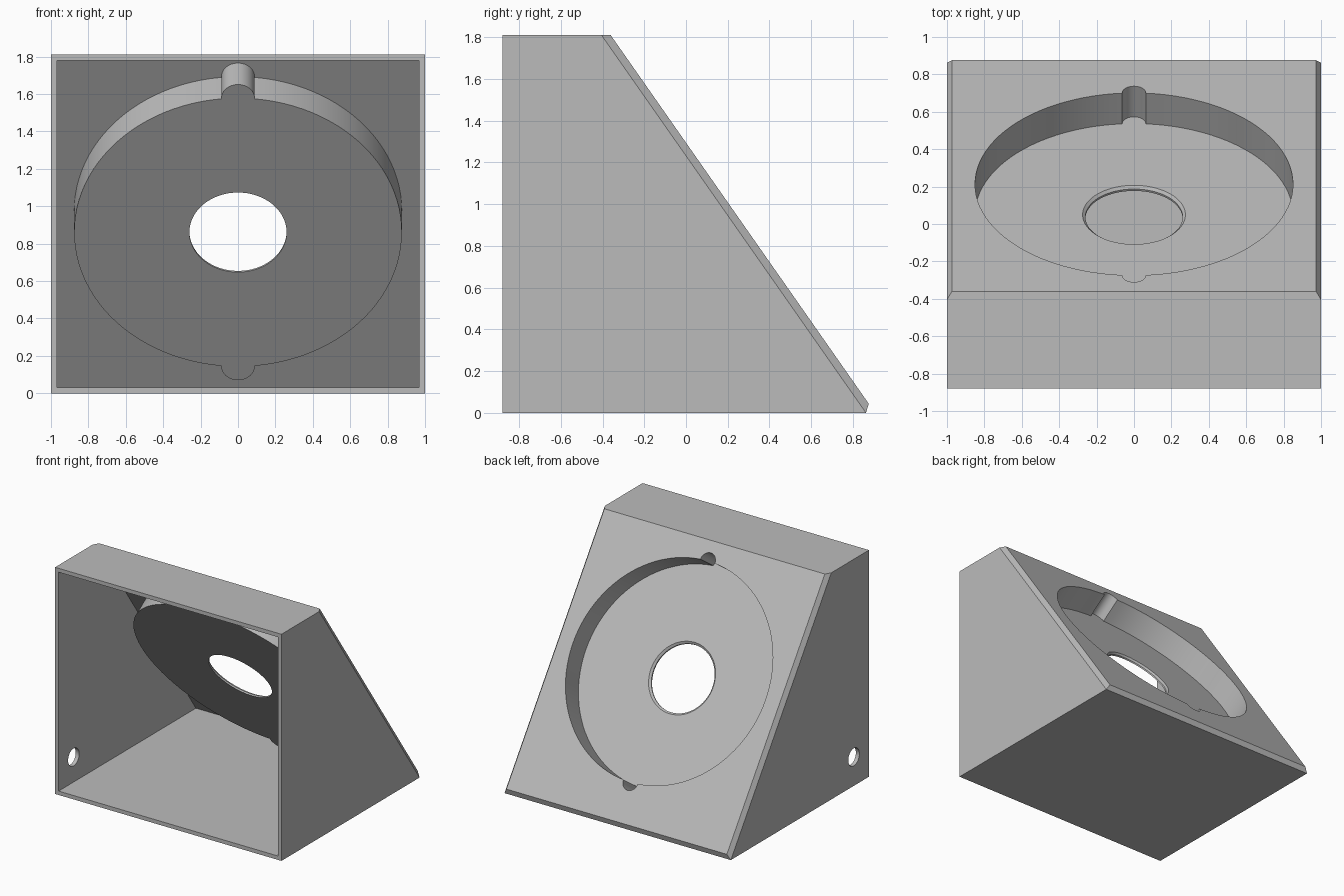
import bpy, bmesh, math
from mathutils import Matrix, Vector

if "Cube" in bpy.data.objects:
    bpy.data.objects.remove(bpy.data.objects["Cube"])

FRONT, TOP = -0.88, 1.81
TILT = math.radians(55)
SLOPE_TOP_Y = -0.361            # where the sloped face meets the top
WALL, SKIN = 0.031, 0.026       # side wall / sloped wall thickness
DISH_R, NOTCH_R, DEPTH = 0.85, 0.063, 0.20
HOLE_R = 0.26

gray = bpy.data.materials.new("light_gray")
gray.diffuse_color = (0.5, 0.5, 0.5, 1)
gray.use_nodes = True
gray.node_tree.nodes["Principled BSDF"].inputs["Base Color"].default_value = gray.diffuse_color


def slope_y(z, inset=0.0):
    """y of the sloped plane at height z, moved inward by inset."""
    return SLOPE_TOP_Y + (TOP - z) / math.tan(TILT) - inset / math.sin(TILT)


def make_object(name, bm):
    bmesh.ops.recalc_face_normals(bm, faces=bm.faces)
    mesh = bpy.data.meshes.new(name)
    bm.to_mesh(mesh)
    bm.free()
    mesh.materials.append(gray)
    ob = bpy.data.objects.new(name, mesh)
    bpy.context.collection.objects.link(ob)
    return ob


def hull(name, half_points):
    """Convex solid from points mirrored across x."""
    bm = bmesh.new()
    for x, y, z in half_points:
        for s in (-1, 1):
            bm.verts.new((s * x, y, z))
    bmesh.ops.convex_hull(bm, input=bm.verts)
    bmesh.ops.dissolve_limit(bm, angle_limit=0.01, verts=bm.verts, edges=bm.edges)
    return make_object(name, bm)


def loft(name, rings, frame):
    """Closed solid through equal-length rings of points, placed by frame."""
    bm = bmesh.new()
    loops = [[bm.verts.new(frame @ Vector(p)) for p in ring] for ring in rings]
    n = len(loops[0])
    for a, b in zip(loops, loops[1:]):
        for i in range(n):
            j = (i + 1) % n
            bm.faces.new((a[i], a[j], b[j], b[i]))
    bm.faces.new(loops[0])
    bm.faces.new(loops[-1])
    return make_object(name, bm)


def circle(r, z, n=64):
    return [(r * math.cos(2 * math.pi * i / n), r * math.sin(2 * math.pi * i / n), z)
            for i in range(n)]


def notched_circle(r, notch, z, n=48, m=16):
    """Circle with a round bump at both ends of its y axis."""
    a0 = 2 * math.asin(notch / (2 * r))
    t0 = -math.asin(notch / (2 * r))
    half = []
    for i in range(n + 1):
        a = -math.pi / 2 + a0 + (math.pi - 2 * a0) * i / n
        half.append((r * math.cos(a), r * math.sin(a), z))
    for i in range(1, m):
        t = t0 + (math.pi - 2 * t0) * i / m
        half.append((notch * math.cos(t), r + notch * math.sin(t), z))
    return half + [(-x, -y, z) for x, y, z in half]


def boolean(target, tool, operation):
    mod = target.modifiers.new(operation, 'BOOLEAN')
    mod.operation, mod.solver, mod.object = operation, 'EXACT', tool
    bpy.context.view_layer.objects.active = target
    bpy.ops.object.modifier_apply(modifier=mod.name)
    bpy.data.objects.remove(tool, do_unlink=True)


# Wedge body with chamfered edges around the sloped face
low = 0.044
housing = hull("wedge_housing", [
    (1, FRONT, 0), (1, FRONT, TOP),
    (1, slope_y(TOP, 0.036), TOP), (1, slope_y(0, 0.036), 0),
    (0.974, SLOPE_TOP_Y, TOP), (0.974, slope_y(low), low)])

# Hollow interior, open at the front
x, z0, z1 = 1 - WALL, WALL, TOP - WALL
cavity = hull("cavity", [(x, FRONT - 0.1, z0), (x, FRONT - 0.1, z1),
                         (x, slope_y(z1, SKIN), z1), (x, slope_y(z0, SKIN), z0)])
boolean(housing, cavity, 'DIFFERENCE')

# Round dish sunk into the slope, with a notch at top and bottom
cz = 0.99
frame = Matrix.Translation((0, slope_y(cz), cz)) @ Matrix.Rotation(-TILT, 4, 'X')
back = -DEPTH - SKIN
dish = loft("dish", [notched_circle(DISH_R + SKIN, NOTCH_R + SKIN, z)
                     for z in (back, -0.01)], frame)
boolean(housing, dish, 'UNION')
pocket = loft("pocket", [notched_circle(DISH_R, NOTCH_R, z) for z in (-DEPTH, 0.1)], frame)
boolean(housing, pocket, 'DIFFERENCE')

# Chamfered hole in the dish floor
hole = loft("hole", [circle(HOLE_R, back - 0.05), circle(HOLE_R, -DEPTH - 0.014),
                     circle(HOLE_R + 0.015, -DEPTH), circle(HOLE_R + 0.015, -DEPTH + 0.05)], frame)
boolean(housing, hole, 'DIFFERENCE')

# Cable hole in the left wall
side = Matrix.Translation((-1, -0.69, 0.23)) @ Matrix.Rotation(math.pi / 2, 4, 'Y')
cable = loft("cable_hole", [circle(0.07, -0.1, 32), circle(0.07, 0.1, 32)], side)
boolean(housing, cable, 'DIFFERENCE')

bpy.ops.object.select_all(action='DESELECT')
housing.select_set(True)
bpy.context.view_layer.objects.active = housing
bpy.ops.object.shade_smooth_by_angle(angle=math.radians(30))
